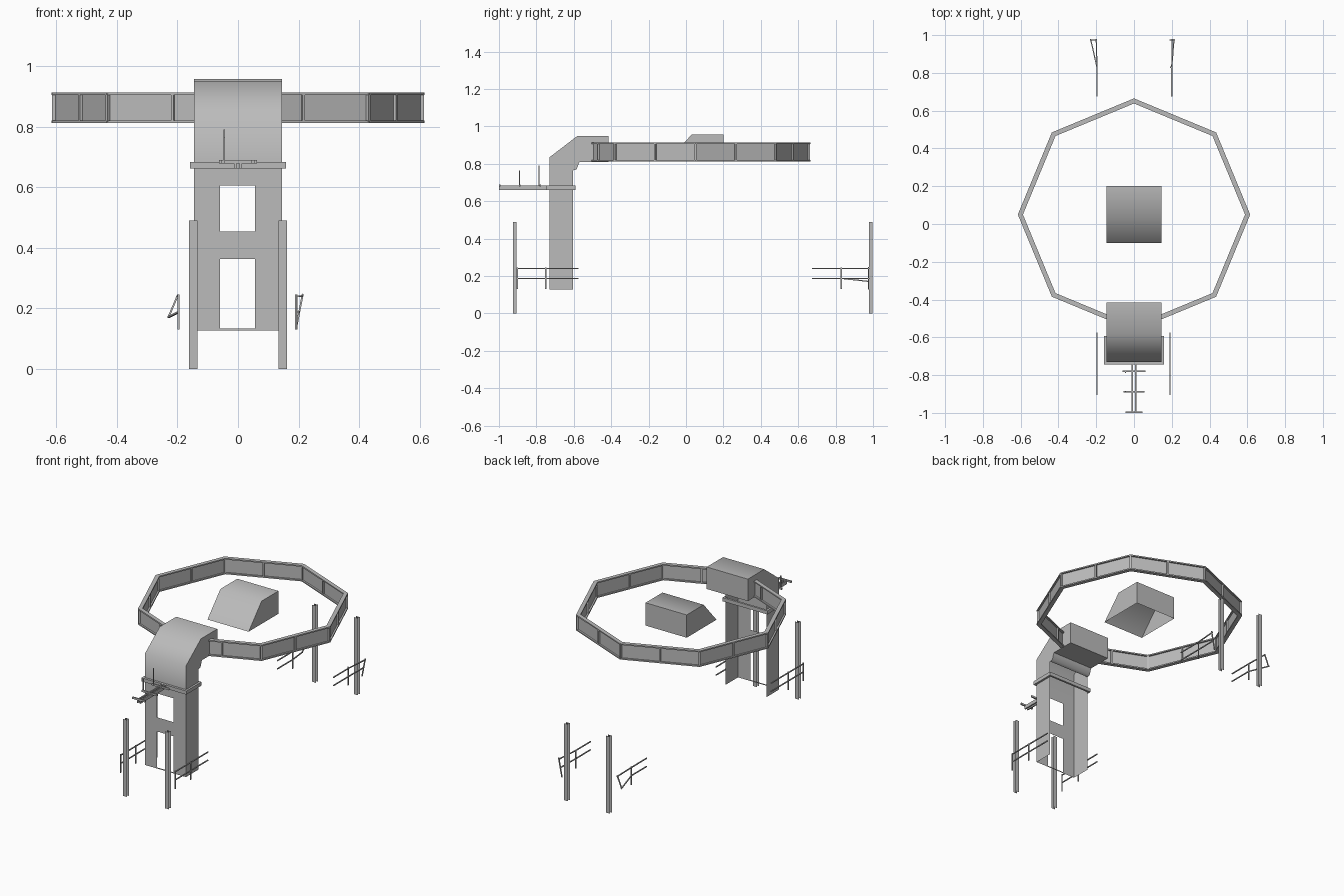
import bpy, bmesh, math
from mathutils import Vector, Matrix

cube = bpy.data.objects.get("Cube")
if cube:
    bpy.data.objects.remove(cube)

GREY = (0.5, 0.5, 0.5, 1)
steel = bpy.data.materials.new("plain_grey")
steel.use_nodes = True
steel.diffuse_color = GREY
steel.node_tree.nodes["Principled BSDF"].inputs["Base Color"].default_value = GREY


def finish(name, bm, smooth=None):
    bmesh.ops.remove_doubles(bm, verts=bm.verts, dist=0.0005)
    bmesh.ops.recalc_face_normals(bm, faces=bm.faces)
    mesh = bpy.data.meshes.new(name)
    bm.to_mesh(mesh)
    bm.free()
    mesh.materials.append(steel)
    obj = bpy.data.objects.new(name, mesh)
    bpy.context.collection.objects.link(obj)
    if smooth:
        bpy.ops.object.select_all(action='DESELECT')
        obj.select_set(True)
        bpy.context.view_layer.objects.active = obj
        bpy.ops.object.shade_smooth_by_angle(angle=math.radians(smooth))
    return obj


def face(bm, points):
    return bm.faces.new([bm.verts.new(p) for p in points])


def add_box(bm, x, y, z, turn=None):
    lo, hi = zip(x, y, z)
    lo, hi = Vector(lo), Vector(hi)
    mat = Matrix.Translation((lo + hi) / 2) @ Matrix.Diagonal((hi - lo).to_4d())
    bmesh.ops.create_cube(bm, size=1, matrix=turn @ mat if turn else mat)


def add_bar(bm, a, b, size=0.006):
    a, b = Vector(a), Vector(b)
    d = b - a
    mat = (Matrix.Translation((a + b) / 2) @ d.to_track_quat('Z', 'Y').to_matrix().to_4x4()
           @ Matrix.Diagonal((size, size, d.length, 1)))
    bmesh.ops.create_cube(bm, size=1, matrix=mat)


def add_shell(bm, profile, half, skip=()):
    """Sheet shell: a y-z profile spanned across x, with both sides closed."""
    for x in (-half, half):
        face(bm, [(x, y, z) for y, z in profile])
    for i, (a, b) in enumerate(zip(profile, profile[1:] + profile[:1])):
        if i not in skip:
            face(bm, [(-half, *a), (half, *a), (half, *b), (-half, *b)])


HALF = 0.145

# Tower with its bent hood, open at the back and at the bottom
bm = bmesh.new()
front = -0.73
add_shell(bm, [(front, 0.127), (front, 0.66), (front, 0.835), (-0.58, 0.95), (-0.415, 0.95),
               (-0.415, 0.81), (-0.57, 0.81), (-0.585, 0.77), (-0.605, 0.765),
               (-0.605, 0.127)], HALF, skip=(0, 8, 9))
# Front plate with two openings
columns = [-HALF, -0.06, 0.056, HALF]
rows = [0.127, 0.134, 0.363, 0.453, 0.605, 0.66]
for c in range(3):
    for r in range(5):
        if c == 1 and r in (1, 3):
            continue
        x0, x1, z0, z1 = columns[c], columns[c + 1], rows[r], rows[r + 1]
        face(bm, [(x0, front, z0), (x1, front, z0), (x1, front, z1), (x0, front, z1)])
finish("tower_and_hood", bm, 60)

# Separate cover in the middle of the ring, open underneath
bm = bmesh.new()
add_shell(bm, [(-0.1, 0.812), (0.03, 0.957), (0.2, 0.957), (0.2, 0.812)], HALF, skip=(3,))
finish("center_cover", bm, 60)

# Eight-sided track: two flanges, a web and ribs
Y_MID, R_OUT, R_IN, Z_LOW, Z_TOP = 0.05, 0.615, 0.588, 0.812, 0.913


def ring(name, r0, r1, z0, z1):
    bm = bmesh.new()
    section = [(r0, z0), (r1, z0), (r1, z1), (r0, z1)]
    spin = [(math.cos(k * math.pi / 4), math.sin(k * math.pi / 4)) for k in range(9)]
    for (c0, s0), (c1, s1) in zip(spin, spin[1:]):
        for (ra, za), (rb, zb) in zip(section, section[1:] + section[:1]):
            face(bm, [(ra * c0, Y_MID + ra * s0, za), (ra * c1, Y_MID + ra * s1, za),
                      (rb * c1, Y_MID + rb * s1, zb), (rb * c0, Y_MID + rb * s0, zb)])
    finish(name, bm)


ring("track_top_flange", R_IN, R_OUT, Z_TOP - 0.008, Z_TOP)
ring("track_bottom_flange", R_IN, R_OUT, Z_LOW, Z_LOW + 0.008)
ring("track_web", 0.599, 0.604, Z_LOW + 0.004, Z_TOP - 0.004)

bm = bmesh.new()
for k in range(16):
    turn = Matrix.Translation((0, Y_MID, 0)) @ Matrix.Rotation(k * math.pi / 8, 4, 'Z')
    shrink = math.cos(math.pi / 8) if k % 2 else 1
    add_box(bm, (R_IN * shrink + 0.001, R_OUT * shrink - 0.001), (-0.005, 0.005),
            (Z_LOW + 0.004, Z_TOP - 0.004), turn)
finish("track_ribs", bm)

# Collar around the tower
bm = bmesh.new()
collar_z = (0.661, 0.684)
for s in (-1, 1):
    add_box(bm, sorted((s * HALF, s * 0.158)), (-0.745, -0.592), collar_z)
add_box(bm, (-HALF, HALF), (-0.745, -0.73), collar_z)
add_box(bm, (-HALF, HALF), (-0.605, -0.592), collar_z)
finish("collar", bm)

# Arm reaching forward, with cross pieces and two pins
bm = bmesh.new()
for x in (-0.009, 0.009):
    add_box(bm, (x - 0.004, x + 0.004), (-1, -0.74), (0.661, 0.684))
finish("arm_rails", bm)
bm = bmesh.new()
for y, half in ((-0.78, 0.062), (-0.888, 0.055), (-0.996, 0.045)):
    add_box(bm, (-half, half), (y - 0.004, y + 0.004), (0.678, 0.69))
finish("arm_cross_pieces", bm)
bm = bmesh.new()
for y, top in ((-0.785, 0.79), (-0.89, 0.765)):
    add_bar(bm, (-0.045, y, 0.684), (-0.045, y, top), 0.005)
finish("arm_pins", bm)

# Four posts with an open H section
for end, y in (("front", -0.915), ("back", 0.987)):
    for side, s in (("left", 1), ("right", -1)):
        bm = bmesh.new()
        x, w, d, h = s * 0.148, 0.014, 0.0095, 0.49
        for yy in (y - d, y + d):
            face(bm, [(x - w, yy, 0), (x + w, yy, 0), (x + w, yy, h), (x - w, yy, h)])
        face(bm, [(x, y - d, 0), (x, y + d, 0), (x, y + d, h), (x, y - d, h)])
        finish(f"{end}_{side}_post", bm)

# Straight railings beside the tower
for side, x in (("left", 0.191), ("right", -0.196)):
    bm = bmesh.new()
    for z in (0.188, 0.24):
        add_bar(bm, (x, -0.902, z), (x, -0.575, z))
    for y in (-0.902, -0.75):
        add_bar(bm, (x, y, 0.13), (x, y, 0.246))
    finish(f"front_{side}_railing", bm)

# Bent railings at the far end
bm = bmesh.new()
for z, drop in ((0.24, 0.0), (0.188, 0.017)):
    add_bar(bm, (-0.196, 0.675, z), (-0.196, 0.83, z))
    add_bar(bm, (-0.196, 0.83, z), (-0.2 if drop == 0 else -0.23, 0.98, z - drop))
add_bar(bm, (-0.196, 0.83, 0.13), (-0.196, 0.83, 0.246))
add_bar(bm, (-0.198, 0.975, 0.245), (-0.23, 0.975, 0.17))
finish("back_right_railing", bm)

bm = bmesh.new()
for z, x in ((0.24, 0.212), (0.188, 0.202)):
    add_bar(bm, (0.2, 0.675, z), (0.2, 0.83, z))
    add_bar(bm, (0.2, 0.83, z), (x, 0.98, z))
add_bar(bm, (0.194, 0.83, 0.13), (0.194, 0.83, 0.246))
add_bar(bm, (0.191, 0.975, 0.13), (0.214, 0.975, 0.248))
finish("back_left_railing", bm)
